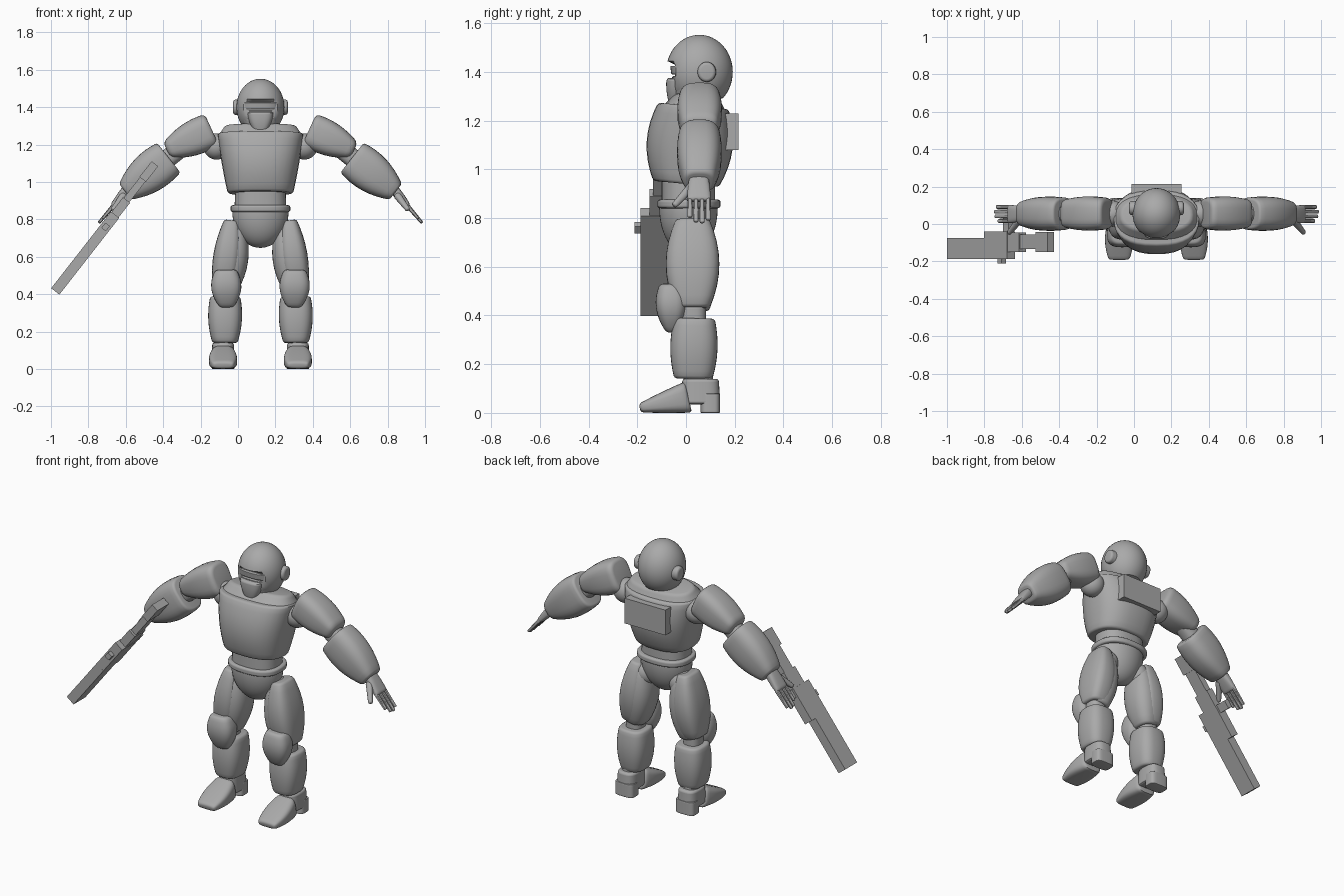
import bpy, bmesh, math
from mathutils import Matrix, Vector

default_cube = bpy.data.objects.get("Cube")
if default_cube:
    bpy.data.objects.remove(default_cube, do_unlink=True)

grey_tone = (0.4, 0.4, 0.4, 1)
grey = bpy.data.materials.new("armour grey")
grey.use_nodes = True
grey.diffuse_color = grey_tone
grey.node_tree.nodes["Principled BSDF"].inputs["Base Color"].default_value = grey_tone

body_centre = 0.12
parts = []


def add_part(name, bm, mirror):
    """Turn a bmesh into an object on the body's centre line, mirrored if paired."""
    bmesh.ops.recalc_face_normals(bm, faces=bm.faces)
    mesh = bpy.data.meshes.new(name)
    bm.to_mesh(mesh)
    bm.free()
    mesh.materials.append(grey)
    part = bpy.data.objects.new(name, mesh)
    bpy.context.collection.objects.link(part)
    part.location.x = body_centre
    if mirror:
        part.modifiers.new("Mirror", 'MIRROR')
    parts.append(part)
    return part


def ball(name, centre, radii, mirror=False):
    """Ellipsoid with a radius for each axis."""
    bm = bmesh.new()
    shape = Matrix.Translation(centre) @ Matrix.Diagonal((*radii, 1))
    bmesh.ops.create_uvsphere(bm, u_segments=40, v_segments=32, radius=1, matrix=shape)
    return add_part(name, bm, mirror)


def shell(name, base, tip, start, end, middle=None, power=2.5, soft=.012, sides=32, mirror=False):
    """Rounded tube from base to tip; start, middle and end are half width and half depth."""
    base, tip, start, end = Vector(base), Vector(tip), Vector(start), Vector(end)
    middle = Vector(middle) if middle else (start + end) / 2
    length = (tip - base).length
    axis = (tip - base).normalized()
    across = Vector((0, 1, 0)) if abs(axis.x) > .5 else Vector((1, 0, 0))
    across = (across - axis * across.dot(axis)).normalized()
    depth = axis.cross(across)

    # Even steps along the tube, plus extra ones that round both rims
    steps = {length * i / 8 for i in range(9)}
    for gap in (soft * .1, soft * .4, soft):
        steps |= {gap, length - gap}
    rings = []
    for step in sorted(steps):
        u = step / length
        size = start * (1 - u) * (1 - 2 * u) + middle * 4 * u * (1 - u) + end * u * (2 * u - 1)
        short = max(0, soft - min(step, length - step))
        inset = soft - math.sqrt(max(0, soft * soft - short * short))
        ring = []
        for i in range(sides):
            angle = math.tau * (i + (sides == 4) / 2) / sides
            c, s = math.cos(angle), math.sin(angle)
            wide = math.copysign(abs(c) ** (2 / power), c) * (size.x - inset)
            deep = math.copysign(abs(s) ** (2 / power), s) * (size.y - inset)
            ring.append((base + axis * step + across * wide + depth * deep))
        rings.append(ring)

    bm = bmesh.new()
    rings = [[bm.verts.new(point) for point in ring] for ring in rings]
    for low, high in zip(rings, rings[1:]):
        for i in range(sides):
            bm.faces.new((low[i - 1], low[i], high[i], high[i - 1]))
    bm.faces.new(rings[0])
    bm.faces.new(rings[-1])
    return add_part(name, bm, mirror)


def block(name, base, tip, size):
    """Sharp box from base to tip."""
    return shell(name, base, tip, size, size, power=200, soft=0, sides=4)


# Helmet, cut back below the brow and flat underneath
helmet = ball("helmet", centre=(0, .055, 1.4), radii=(.128, .137, .152))
for vertex in helmet.data.vertices:
    vertex.co.z = max(vertex.co.z, 1.29)
    if vertex.co.z < 1.44:
        vertex.co.y = max(vertex.co.y, -.045)

shell("visor", base=(0, .02, 1.39), tip=(0, .02, 1.425), start=(.11, .08), end=(.112, .085), soft=.004)
shell("mask", base=(0, -.03, 1.27), tip=(0, -.03, 1.375), start=(.035, .04), middle=(.06, .05),
      end=(.07, .05), power=3)
shell("jaw", base=(0, .025, 1.27), tip=(0, .03, 1.38), start=(.06, .075), middle=(.1, .08), end=(.115, .09))
shell("ear_cap", base=(.1, .085, 1.4), tip=(.146, .085, 1.4), start=(.04, .042), end=(.036, .04),
      power=2, mirror=True)
shell("neck", base=(0, .045, 1.2), tip=(0, .045, 1.3), start=(.08, .08), end=(.075, .07))

# Torso
shell("chest", base=(0, 0, .94), tip=(0, .03, 1.26), start=(.175, .135), middle=(.207, .177), end=(.23, .145))
shell("shoulder_yoke", base=(0, .04, 1.24), tip=(0, .05, 1.3), start=(.23, .135), end=(.19, .09))
block("back_plate", base=(0, .17, 1.08), tip=(0, .17, 1.23), size=(.135, .045))
shell("waist", base=(0, .01, .82), tip=(0, .01, .96), start=(.14, .11), end=(.135, .11))
shell("belt", base=(0, .012, .84), tip=(0, .012, .876), start=(.16, .13), end=(.16, .13))
pelvis = ball("pelvis", centre=(0, .01, .84), radii=(.15, .12, .192))
for vertex in pelvis.data.vertices:
    vertex.co.z = min(vertex.co.z, .85)

# Arms
ball("shoulder_joint", centre=(.235, .055, 1.19), radii=(.07, .07, .07), mirror=True)
shell("shoulder_pad", base=(.26, .056, 1.28), tip=(.5, .056, 1.17), start=(.082, .09),
      middle=(.091, .09), end=(.07, .045), power=3, soft=.02, mirror=True)
shell("upper_arm", base=(.34, .055, 1.25), tip=(.54, .055, 1.09), start=(.05, .05), end=(.05, .05), mirror=True)
shell("forearm", base=(.49, .055, 1.13), tip=(.723, .055, .948), start=(.084, .1),
      middle=(.09, .105), end=(.062, .053), power=2.8, mirror=True)

# Hands
shell("palm", base=(.68, .053, 1), tip=(.79, .053, .87), start=(.03, .026), middle=(.044, .025),
      end=(.048, .015), power=3, mirror=True)
grip_slope = Vector((.65, 0, -.76))
for finger, length in enumerate((.1, .125, .13, .115)):
    knuckle = Vector((.78, .016 + finger * .025, .88))
    shell("finger", base=knuckle, tip=knuckle + grip_slope * length, start=(.011, .012),
          end=(.01, .008), soft=.005, sides=12, mirror=True)
shell("thumb", base=(.73, .025, .93), tip=(.79, -.05, .85), start=(.02, .02), end=(.012, .012),
      soft=.008, sides=16, mirror=True)

# Legs
ball("hip_joint", centre=(.115, .03, .73), radii=(.07, .075, .075), mirror=True)
shell("thigh", base=(.13, .03, .76), tip=(.18, .03, .42), start=(.05, .07), middle=(.09, .1),
      end=(.055, .065), mirror=True)
shell("thigh_guard", base=(.153, .027, .795), tip=(.2, .027, .43), start=(.04, .068),
      middle=(.074, .11), end=(.056, .07), power=3, mirror=True)
shell("knee_joint", base=(.19, .03, .34), tip=(.19, .03, .44), start=(.05, .053), end=(.05, .053), mirror=True)
shell("knee_pad", base=(.18, -.06, .33), tip=(.185, -.06, .53), start=(.035, .02),
      middle=(.08, .063), end=(.056, .047), power=2.8, mirror=True)
shell("shin", base=(.19, .03, .14), tip=(.188, .035, .388), start=(.067, .078), middle=(.09, .097),
      end=(.08, .083), power=2.8, mirror=True)

# Boots with a raised arch and a separate heel
shell("ankle", base=(.2, .05, .1), tip=(.195, .05, .2), start=(.052, .065), end=(.048, .055), mirror=True)
shell("boot_back", base=(.2, .06, .035), tip=(.2, .06, .14), start=(.06, .08), end=(.058, .075),
      power=3, mirror=True)
shell("boot_front", base=(.2, .01, .065), tip=(.2, -.19, .02), start=(.06, .065), middle=(.075, .044),
      end=(.055, .018), power=3.5, mirror=True)
shell("heel", base=(.2, .1, 0), tip=(.2, .1, .08), start=(.06, .04), end=(.06, .04), power=4, soft=.004, mirror=True)

# Long gun held beside the right hand
muzzle = Vector((-1.097, 0, .415))
gun_slope = Vector((.615, 0, .788))


def gun_block(name, near, far, front, back, thickness):
    offset = Vector((0, (front + back) / 2, 0))
    block(name, base=muzzle + gun_slope * near + offset, tip=muzzle + gun_slope * far + offset,
          size=((back - front) / 2, thickness))


gun_block("gun_barrel", near=0, far=.32, front=-.187, back=-.075, thickness=.028)
gun_block("gun_receiver", near=.32, far=.52, front=-.187, back=-.04, thickness=.028)
gun_block("gun_breech", near=.52, far=.62, front=-.15, back=-.045, thickness=.024)
gun_block("gun_stock", near=.62, far=.76, front=-.135, back=-.055, thickness=.019)
gun_block("gun_butt", near=.76, far=.866, front=-.15, back=-.042, thickness=.022)
gun_block("gun_grip", near=.47, far=.52, front=-.06, back=.03, thickness=.016)
gun_block("gun_knob", near=.42, far=.455, front=-.212, back=-.18, thickness=.015)

# Smooth curved faces and keep hard edges crisp
bpy.ops.object.select_all(action='DESELECT')
for part in parts:
    part.select_set(True)
bpy.context.view_layer.objects.active = helmet
bpy.ops.object.shade_smooth_by_angle(angle=math.radians(32))
